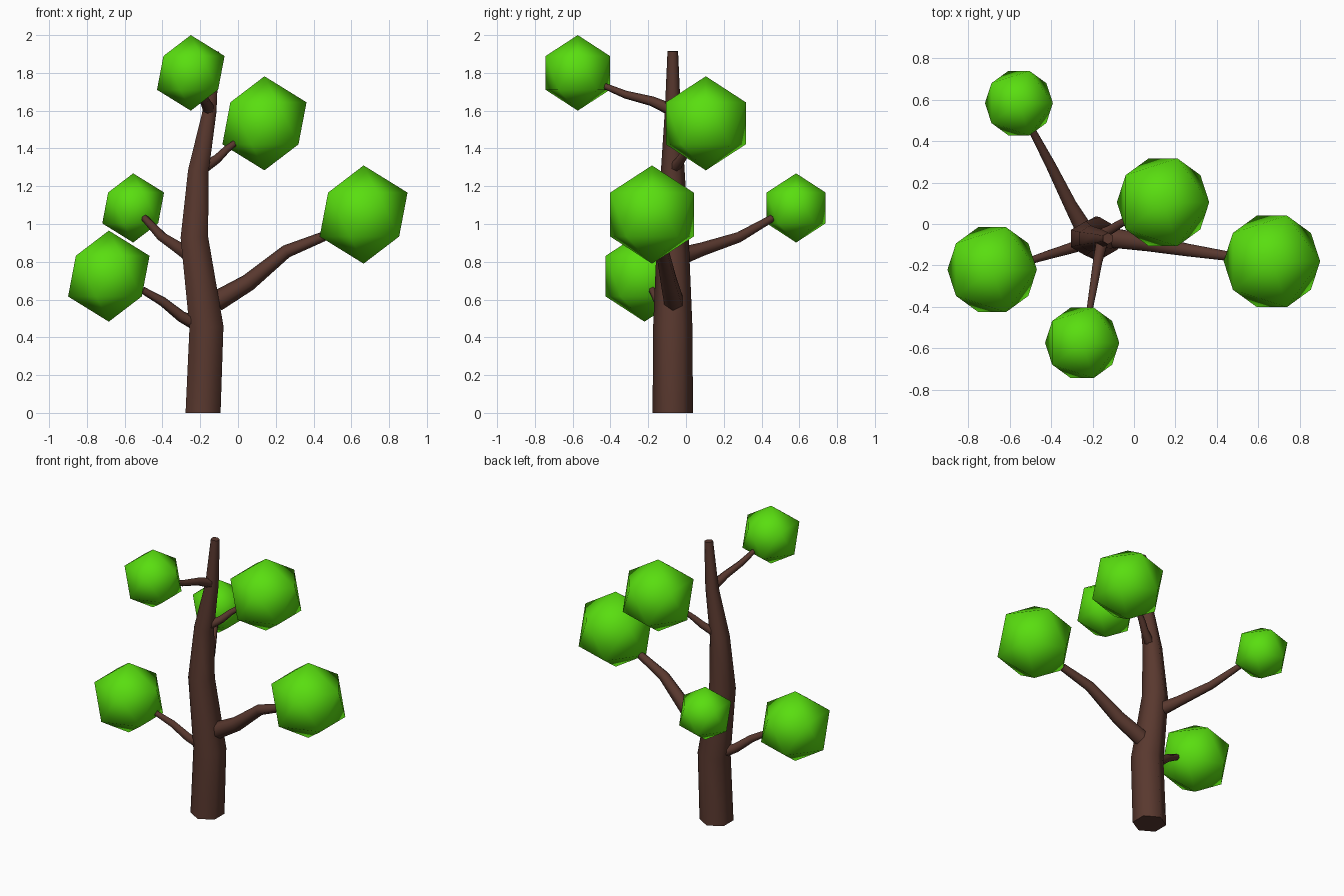
import bpy, bmesh
from math import cos, sin, pi
from mathutils import Vector

if "Cube" in bpy.data.objects:
    bpy.data.objects.remove(bpy.data.objects["Cube"])


def material(name, color):
    m = bpy.data.materials.new(name)
    m.diffuse_color = color
    m.use_nodes = True
    m.node_tree.nodes["Principled BSDF"].inputs["Base Color"].default_value = m.diffuse_color
    return m


bark = material("bark", (0.10, 0.04, 0.028, 1))
leaf = material("leaf_green", (0.10, 0.73, 0.005, 1))


def add_object(name, bm, mat):
    bmesh.ops.recalc_face_normals(bm, faces=bm.faces)
    mesh = bpy.data.meshes.new(name)
    bm.to_mesh(mesh)
    bm.free()
    mesh.materials.append(mat)
    bpy.context.collection.objects.link(bpy.data.objects.new(name, mesh))


def limb(name, path, ref, sides=6):
    """Tapered six-sided tube through (x, y, z, radius) points, capped flat."""
    bm = bmesh.new()
    pts = [Vector(p[:3]) for p in path]
    rings = []
    for i, p in enumerate(pts):
        before = (p - pts[i - 1]).normalized() if i else Vector()
        after = (pts[i + 1] - p).normalized() if i < len(pts) - 1 else Vector()
        t = (before + after).normalized()
        if p.z == 0:
            t = Vector((0, 0, 1))
        u = ref.cross(t).normalized()
        v = t.cross(u)
        r = path[i][3]
        rings.append([bm.verts.new(p + r * (cos(a) * v + sin(a) * u))
                      for a in (2 * pi * k / sides for k in range(sides))])
    for a, b in zip(rings, rings[1:]):
        for k in range(sides):
            n = (k + 1) % sides
            bm.faces.new((a[k], a[n], b[n], b[k])).smooth = True
    bm.faces.new(rings[0])
    bm.faces.new(rings[-1])
    add_object(name, bm, bark)


def foliage(name, x, y, z, r):
    bm = bmesh.new()
    bmesh.ops.create_icosphere(bm, subdivisions=1, radius=r)
    bmesh.ops.translate(bm, verts=bm.verts, vec=(x, y, z))
    for f in bm.faces:
        f.smooth = True
    add_object(name, bm, leaf)


# Trunk
limb("trunk", [(-.185, -.07, 0, .107), (-.167, -.07, .455, .104),
               (-.231, -.07, .93, .084), (-.21, -.07, 1.28, .063),
               (-.15, -.07, 1.6, .042), (-.125, -.07, 1.915, .028)],
     Vector((0, 1, 0)))

# Branches, each ending at the surface of its foliage ball
branches = {
    "branch_right": [(-.115, -.065, .59, .055), (.055, -.09, .69, .046),
                     (.256, -.125, .855, .035), (.455, -.155, .935, .026)],
    "branch_low_left": [(-.23, -.09, .475, .036), (-.30, -.115, .51, .03),
                        (-.40, -.145, .59, .025), (-.505, -.178, .65, .019)],
    "branch_back": [(-.25, -.01, .835, .046), (-.306, .09, .868, .036),
                    (-.40, .28, .93, .028), (-.493, .455, 1.03, .02)],
    "branch_upper_right": [(-.17, -.055, 1.305, .03), (-.11, -.025, 1.345, .025),
                           (-.06, .005, 1.395, .021), (-.008, .03, 1.435, .016)],
    "branch_top_front": [(-.155, -.09, 1.61, .032), (-.175, -.18, 1.65, .026),
                         (-.198, -.32, 1.685, .021), (-.217, -.43, 1.73, .016)],
}
for name, path in branches.items():
    limb(name, path, Vector((0, 0, 1)))

# Foliage balls
foliage("foliage_right", .665, -.18, 1.05, .26)
foliage("foliage_low_left", -.684, -.22, .724, .241)
foliage("foliage_back", -.555, .583, 1.085, .183)
foliage("foliage_upper_right", .14, .105, 1.533, .249)
foliage("foliage_top_front", -.25, -.573, 1.80, .20)
